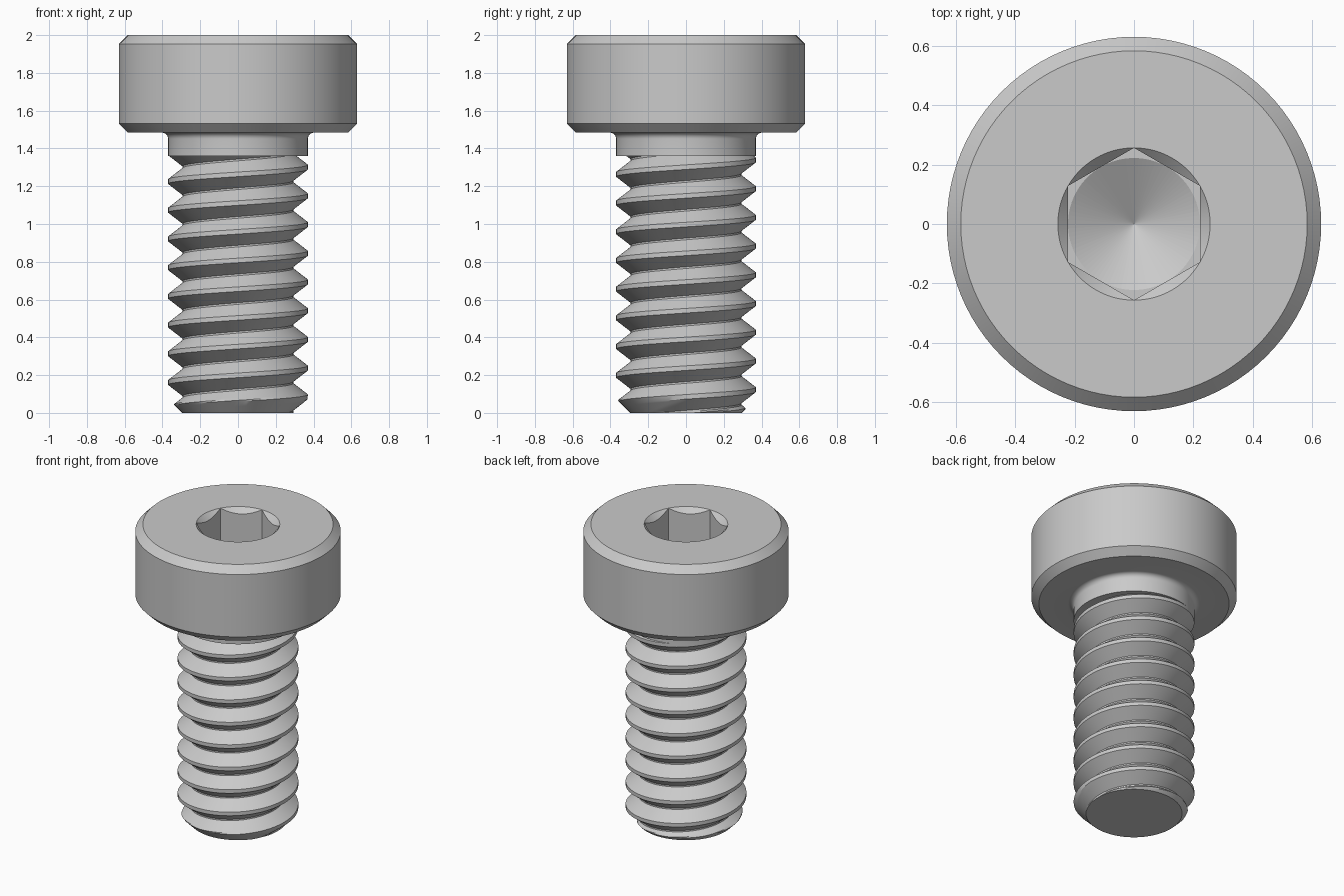
import bpy
import bmesh
from math import cos, sin, pi, radians

if "Cube" in bpy.data.objects:
    bpy.data.objects.remove(bpy.data.objects["Cube"], do_unlink=True)

SEG = 96            # columns around the axis
HEAD_Z = 1.484      # underside of the head
NECK_Z = 1.36       # where the thread meets the plain neck
SHANK_R = 0.37
ROOT_R = 0.293
PITCH = 0.152
FLAT = 0.222        # hex socket, centre to flat
CORNER = FLAT / cos(pi / 6)

steel = bpy.data.materials.new("steel_grey")
steel.use_nodes = True
grey = (0.59, 0.59, 0.59, 1)
steel.diffuse_color = grey
steel.node_tree.nodes["Principled BSDF"].inputs["Base Color"].default_value = grey


def bridge(bm, rows, closed):
    """Join rows of points into quads and weld coincident points."""
    grid = [[bm.verts.new(p) for p in row] for row in rows]
    pairs = list(zip(grid, grid[1:]))
    if closed:
        pairs.append((grid[-1], grid[0]))
    for a, b in pairs:
        for j in range(len(a) - 1):
            bm.faces.new((a[j], b[j], b[j + 1], a[j + 1]))
    bmesh.ops.remove_doubles(bm, verts=bm.verts, dist=1e-5)


def finish(bm, name):
    mesh = bpy.data.meshes.new(name)
    bm.to_mesh(mesh)
    bm.free()
    mesh.materials.append(steel)
    obj = bpy.data.objects.new(name, mesh)
    bpy.context.collection.objects.link(obj)
    bpy.ops.object.select_all(action='DESELECT')
    obj.select_set(True)
    bpy.context.view_layer.objects.active = obj
    bpy.ops.object.shade_smooth_by_angle(angle=radians(25))
    return obj


def hex_radius(a):
    """Distance from the axis to the hexagon at angle a, flats facing x."""
    return FLAT / cos((a + pi / 6) % (pi / 3) - pi / 6)


# Head and neck: lathed outline, then the hex socket with a countersunk rim
FILLET = 0.033
outline = [(0.285, NECK_Z), (SHANK_R, NECK_Z)]
for k in range(7):
    t = k / 6 * pi / 2
    outline.append((SHANK_R + FILLET * (1 - cos(t)), HEAD_Z - FILLET * (1 - sin(t))))
outline += [(0.583, HEAD_Z), (0.63, HEAD_Z + 0.047), (0.63, 1.953), (0.583, 2.0),
            (CORNER, 2.0)]

columns = []
for i in range(SEG):
    a = 2 * pi * i / SEG
    h = hex_radius(a)
    socket = [(h, 2.0 - (CORNER - h)), (h, 1.6), (FLAT, 1.6), (0, 1.472)]
    columns.append([(r * cos(a), r * sin(a), z) for r, z in outline + socket])
bm = bmesh.new()
bridge(bm, columns, closed=True)
head = finish(bm, "socket_head_and_neck")

# The drilled floor keeps flat facets so its tip stays pointed
for poly in head.data.polygons:
    if len(poly.vertices) == 3 and poly.center.z < 1.59:
        poly.use_smooth = False

# Threaded shank: helical sweep of one V-shaped tooth, chamfered at the tip
CREST = 0.08        # half the crest width, in pitches
ROOT = 0.03         # half the root width, in pitches
STEPS = 8
tooth = [(-CREST, SHANK_R)]
for k in range(STEPS + 1):
    f = k / STEPS
    tooth.append((CREST + (0.5 - ROOT - CREST) * f, SHANK_R + (ROOT_R - SHANK_R) * f))
tooth += [(1 - dz, r) for dz, r in reversed(tooth[1:])]

rows = []
for i in range(-3 * SEG, 11 * SEG + 1):
    a = 2 * pi * i / SEG
    row = []
    for dz, r in tooth:
        z = 0.085 + PITCH * (i / SEG + dz)
        r = min(r, max(0.2, 0.295 + z))
        row.append((r * cos(a), r * sin(a), z))
    rows.append(row)
bm = bmesh.new()
bridge(bm, rows, closed=False)

# Trim the thread flush at both ends and close the tip
for height, up in ((0, -1), (NECK_Z, 1)):
    bmesh.ops.bisect_plane(bm, geom=bm.verts[:] + bm.edges[:] + bm.faces[:],
                           plane_co=(0, 0, height), plane_no=(0, 0, up),
                           clear_outer=True)
rim = [e for e in bm.edges if e.is_boundary and all(v.co.z < 1e-4 for v in e.verts)]
for face in bmesh.ops.holes_fill(bm, edges=rim, sides=0)["faces"]:
    face.normal_update()
    if face.normal.z > 0:
        face.normal_flip()
finish(bm, "threaded_shank")
